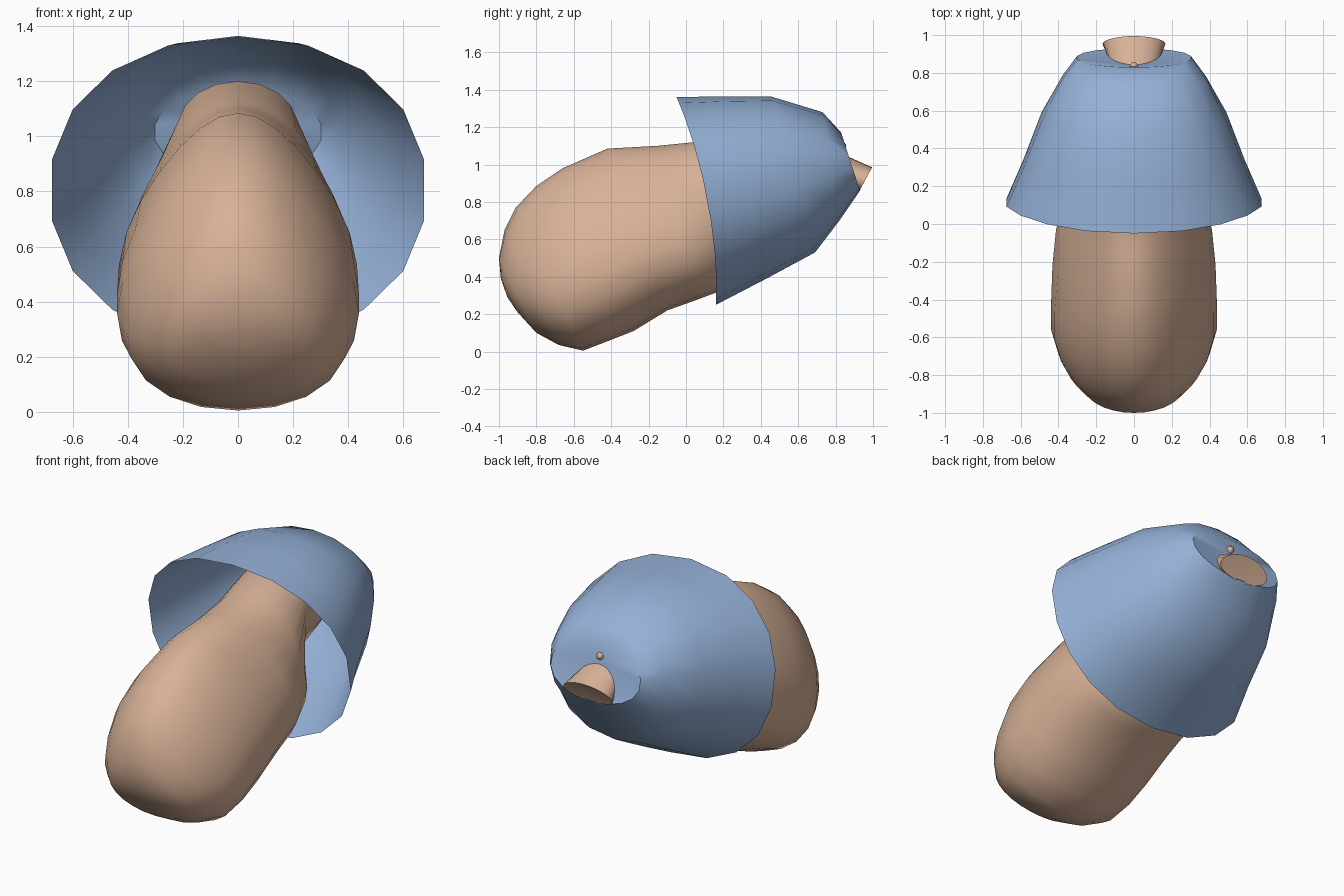
import bpy, bmesh, math
from mathutils import Vector

cube = bpy.data.objects.get("Cube")
if cube:
    bpy.data.objects.remove(cube, do_unlink=True)


def make_material(name, color):
    mat = bpy.data.materials.new(name)
    mat.use_nodes = True
    mat.diffuse_color = (*color, 1)
    mat.node_tree.nodes["Principled BSDF"].inputs["Base Color"].default_value = (*color, 1)
    return mat


tan = make_material("warm tan", (0.68, 0.44, 0.31))
blue = make_material("soft blue", (0.30, 0.44, 0.68))


def finish(name, bm, mat, angle=50):
    bmesh.ops.recalc_face_normals(bm, faces=bm.faces[:])
    mesh = bpy.data.meshes.new(name)
    bm.to_mesh(mesh)
    bm.free()
    mesh.materials.append(mat)
    mesh.shade_smooth()
    mesh.set_sharp_from_angle(angle=math.radians(angle))
    obj = bpy.data.objects.new(name, mesh)
    bpy.context.collection.objects.link(obj)
    return obj


def loft(name, rings, mat, segments, power=1.0, start=None, end=None, bulge=0.0):
    """Skin tilted rings: (top y, top z, bottom y, bottom z, half width, taper to the top)."""
    bm = bmesh.new()
    loops = []
    for i, (ty, tz, by, bz, width, taper) in enumerate(rings):
        top, bottom = Vector((0, ty, tz)), Vector((0, by, bz))
        centre, half = (top + bottom) / 2, (top - bottom) / 2
        loop = []
        for k in range(segments):
            a = math.tau * k / segments
            c, s = math.cos(a), math.sin(a)
            h = math.copysign(abs(c) ** power, c)
            x = math.copysign(abs(s) ** power, s) * width * (1 - taper * h)
            p = centre + half * h + Vector((x, 0, 0))
            if i == 0:
                p.y += bulge * s * s
            loop.append(bm.verts.new(p))
        loops.append(loop)
    for a, b in zip(loops, loops[1:]):
        for k in range(segments):
            n = (k + 1) % segments
            bm.faces.new((a[k], a[n], b[n], b[k]))
    # Close the ends that have a pole point
    for loop, pole in ((loops[0], start), (loops[-1], end)):
        if pole:
            v = bm.verts.new((0, *pole))
            for k in range(segments):
                bm.faces.new((loop[k], loop[(k + 1) % segments], v))
    return finish(name, bm, mat)


# Pear-shaped body, running through a narrow neck to the cut stem end
body_rings = [
    (-0.99, 0.39, -0.90, 0.21, 0.14, 0.05),
    (-1.0, 0.50, -0.80, 0.10, 0.25, 0.15),
    (-0.97, 0.65, -0.68, 0.035, 0.33, 0.25),
    (-0.91, 0.77, -0.55, 0.005, 0.385, 0.3),
    (-0.80, 0.885, -0.42, 0.055, 0.42, 0.3),
    (-0.66, 0.98, -0.28, 0.11, 0.42, 0.3),
    (-0.42, 1.085, -0.10, 0.22, 0.405, 0.38),
    (-0.15, 1.10, 0.04, 0.27, 0.39, 0.35),
    (0.10, 1.125, 0.20, 0.33, 0.35, 0.2),
    (0.30, 1.20, 0.40, 0.58, 0.215, -0.35),
    (0.62, 1.15, 0.70, 0.75, 0.18, -0.1),
    (0.85, 1.05, 0.87, 0.86, 0.13, 0),
    (0.995, 0.985, 0.925, 0.855, 0.165, 0.15),
]
loft("body", body_rings, tan, 24, 0.97, start=(-0.955, 0.29), end=(0.955, 0.925))

# Open bell-shaped hood, gathered to a point at the back
hood_rings = [
    (-0.05, 1.36, 0.16, 0.25, 0.685, 0),
    (0.20, 1.365, 0.43, 0.39, 0.595, 0),
    (0.45, 1.365, 0.69, 0.53, 0.495, 0),
    (0.73, 1.28, 0.82, 0.70, 0.385, 0),
    (0.83, 1.17, 0.93, 0.86, 0.305, 0),
]
loft("hood", hood_rings, blue, 18, 0.92, end=(0.835, 1.07), bulge=0.06)

# Small bead at the gathered point
bm = bmesh.new()
bmesh.ops.create_uvsphere(bm, u_segments=10, v_segments=6, radius=0.022)
bmesh.ops.translate(bm, verts=bm.verts[:], vec=(0, 0.835, 1.10))
finish("bead", bm, tan)
